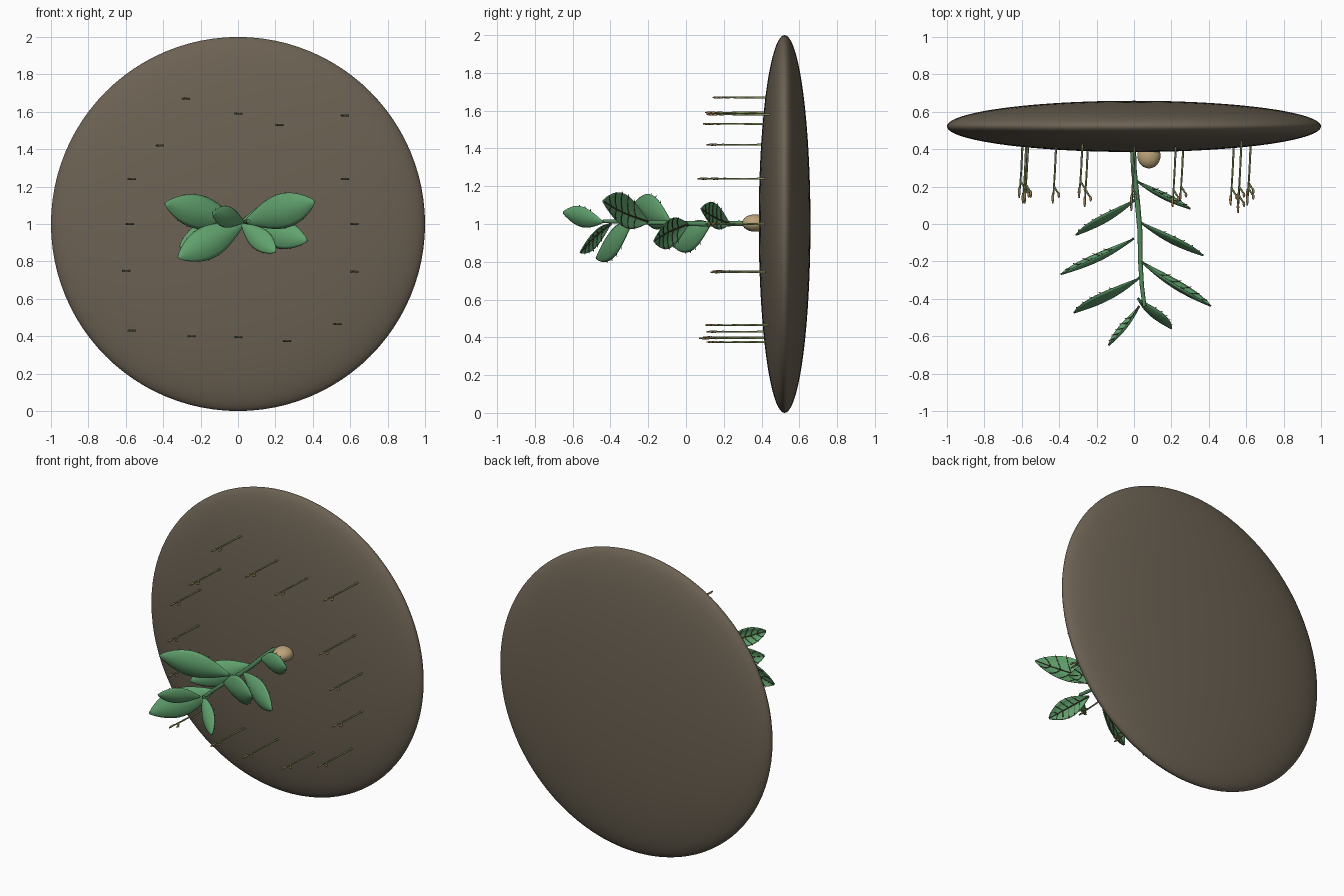
import bpy, math
from mathutils import Vector

cube = bpy.data.objects.get("Cube")
if cube:
    bpy.data.objects.remove(cube, do_unlink=True)


def material(name, rgb):
    m = bpy.data.materials.new(name)
    m.use_nodes = True
    m.diffuse_color = (*rgb, 1)
    bsdf = next(n for n in m.node_tree.nodes if n.type == 'BSDF_PRINCIPLED')
    bsdf.inputs["Base Color"].default_value = (*rgb, 1)
    return m


SOIL = material("soil brown", (0.15, 0.122, 0.087))
LEAF = material("leaf green", (0.12, 0.36, 0.155))
STEM = material("stem green", (0.085, 0.25, 0.11))
VEIN = material("vein brown", (0.075, 0.06, 0.03))
GRASS = material("grass olive", (0.24, 0.3, 0.11))
SEED = material("seed tan", (0.5, 0.37, 0.19))
HEAD = material("seed head brown", (0.3, 0.2, 0.09))


def ellipsoid(name, centre, radii, mat, segments=12, rings=8):
    bpy.ops.mesh.primitive_uv_sphere_add(segments=segments, ring_count=rings, location=centre)
    ob = bpy.context.object
    ob.name = name
    ob.scale = radii
    ob.data.materials.append(mat)
    bpy.ops.object.shade_smooth()
    return ob


def tubes(name, paths, radius, mat, taper=0.5, res=2):
    """One curve object holding a tapered round tube for every path."""
    cu = bpy.data.curves.new(name, 'CURVE')
    cu.dimensions = '3D'
    cu.bevel_depth = radius
    cu.bevel_resolution = res
    cu.use_fill_caps = True
    for path in paths:
        sp = cu.splines.new('POLY')
        sp.points.add(len(path) - 1)
        for i, (pt, co) in enumerate(zip(sp.points, path)):
            pt.co = (*co, 1)
            pt.radius = 1 + (taper - 1) * i / (len(path) - 1)
    cu.materials.append(mat)
    ob = bpy.data.objects.new(name, cu)
    bpy.context.collection.objects.link(ob)
    return ob


# Soil mound and the seed resting on it
ellipsoid("soil_disc", (0, 0.522, 1), (1, 0.137, 1), SOIL, 96, 48)
ellipsoid("seed", (0.08, 0.365, 1.005), (0.062, 0.068, 0.046), SEED, 24, 16)

# Main stem
stem = [(-0.006, 0.42, 1), (0, 0.28, 1.003), (0.018, 0.12, 1), (0.032, -0.04, 1.004),
        (0.034, -0.2, 1.008), (0.042, -0.33, 1.012), (0.056, -0.44, 1.015)]
tubes("stem", [stem], 0.016, STEM, 0.65, 3)


def leaf(name, base, tip, ratio=0.19, nu=18, nv=5):
    base, tip = Vector(base), Vector(tip)
    length = (tip - base).length
    d = (tip - base).normalized()
    side = d.cross(Vector((0, -1, 0))).normalized()
    normal = side.cross(d)
    if normal.y > 0:
        normal.negate()

    def half_width(u):
        return length * (ratio * math.sin(math.pi * u ** 1.15) ** 0.85 if 0 < u < 1 else 0) + 0.004

    def point(u, v, lift=0):
        w = half_width(u)
        bow = 0.05 * length * math.sin(math.pi * u)
        return base + d * (u * length) + side * (v * w) + normal * (bow - 0.35 * w * v * v + lift)

    # Arched blade
    verts = [point(i / nu, j / nv) for i in range(nu + 1) for j in range(-nv, nv + 1)]
    row = 2 * nv + 1
    faces = [(i * row + j, i * row + j + 1, (i + 1) * row + j + 1, (i + 1) * row + j)
             for i in range(nu) for j in range(row - 1)]
    me = bpy.data.meshes.new(name)
    me.from_pydata(verts, [], faces)
    me.materials.append(LEAF)
    me.shade_smooth()
    ob = bpy.data.objects.new(name, me)
    bpy.context.collection.objects.link(ob)
    mod = ob.modifiers.new("thickness", 'SOLIDIFY')
    mod.thickness = 0.006
    mod.offset = 0

    # Midrib and paired side veins on the back
    back = -0.005
    tubes(name + "_midrib", [[point(i / 10, 0, back) for i in range(11)]], 0.0045, VEIN, 0.5, 1)
    veins = [[point(u + 0.13 * t, s * 1.06 * t, back) for t in (0, 0.35, 0.7, 1)]
             for u in (0.22, 0.36, 0.5, 0.64, 0.78) for s in (-1, 1)]
    tubes(name + "_veins", veins, 0.0025, VEIN, 0.7, 1)


# Alternating leaves up the stem: base, tip
LEAVES = [((0.01, 0.23, 1), (0.30, 0.08, 1.08)),
          ((0.01, 0.13, 1), (-0.31, -0.06, 0.88)),
          ((0.03, 0.01, 1), (0.37, -0.17, 0.91)),
          ((0, -0.08, 1.01), (-0.39, -0.27, 1.11)),
          ((0.035, -0.20, 1.01), (0.41, -0.44, 1.12)),
          ((0.03, -0.29, 1), (-0.32, -0.475, 0.82)),
          ((0.02, -0.40, 1), (0.20, -0.56, 0.85)),
          ((0.03, -0.44, 1.01), (-0.135, -0.65, 1.06))]
for n, (a, b) in enumerate(LEAVES):
    leaf(f"leaf_{n + 1}", a, b)

# Ring of thin grass stalks: x, z, tip y
STALKS = [(-0.28, 1.67, 0.14), (0, 1.59, 0.1), (0.22, 1.53, 0.09), (0.57, 1.58, 0.11),
          (-0.42, 1.42, 0.11), (-0.57, 1.24, 0.12), (0.57, 1.24, 0.06), (-0.58, 1.0, 0.11),
          (0.62, 1.0, 0.1), (-0.6, 0.75, 0.14), (0.62, 0.745, 0.13), (-0.57, 0.43, 0.11),
          (-0.25, 0.4, 0.09), (0, 0.395, 0.07), (0.26, 0.375, 0.11), (0.53, 0.465, 0.1)]
paths = []
for n, (x, z, tip) in enumerate(STALKS):
    paths.append([(x + 0.005, 0.45, z), (x - 0.003, 0.28, z), (x - 0.014, tip, z)])
    # Seed heads at the tip and beside it
    ellipsoid(f"tip_head_{n + 1}", (x - 0.014, tip + 0.03, z), (0.007, 0.03, 0.006), HEAD)
    ellipsoid(f"side_head_{n + 1}", (x + 0.018, tip + 0.045, z), (0.007, 0.015, 0.006), HEAD)
    paths.append([(x - 0.008, tip + 0.09, z), (x + 0.018, tip + 0.05, z)])
tubes("grass_stalks", paths, 0.006, GRASS, 0.7, 1)
